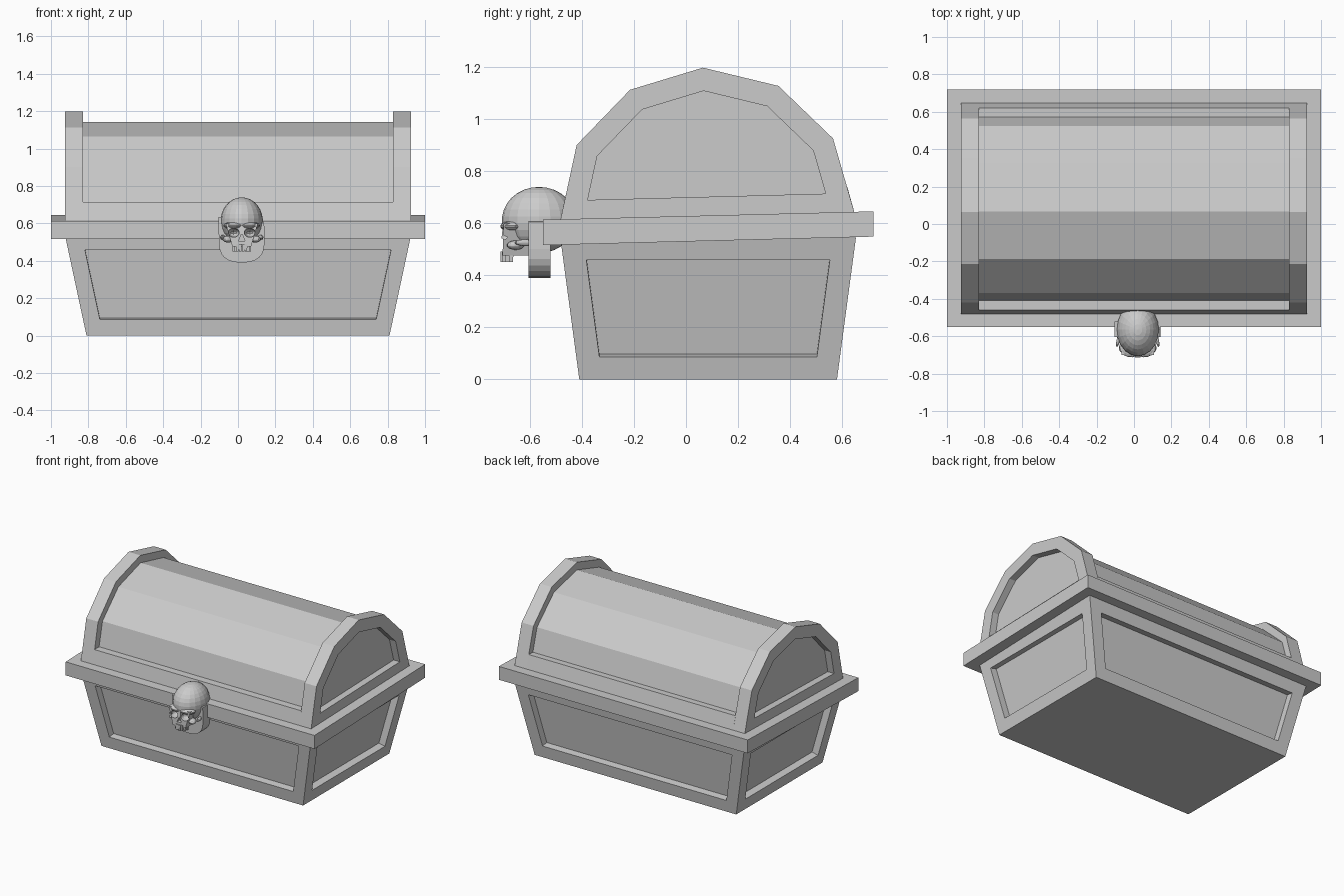
import bpy, bmesh, math
from mathutils import Matrix, Vector

cube = bpy.data.objects.get("Cube")
if cube:
    bpy.data.objects.remove(cube, do_unlink=True)

grey = bpy.data.materials.new("light grey")
grey.use_nodes = True
COLOUR = (0.6, 0.6, 0.6, 1)
grey.diffuse_color = COLOUR
grey.node_tree.nodes["Principled BSDF"].inputs["Base Color"].default_value = COLOUR


def finish(name, bm):
    bmesh.ops.recalc_face_normals(bm, faces=bm.faces[:])
    mesh = bpy.data.meshes.new(name)
    bm.to_mesh(mesh)
    bm.free()
    mesh.materials.append(grey)
    obj = bpy.data.objects.new(name, mesh)
    bpy.context.scene.collection.objects.link(obj)
    return obj


def recess(bm, faces, margin, depth=0.05):
    """Cut a straight-walled sunken panel into each face."""
    bmesh.ops.recalc_face_normals(bm, faces=bm.faces[:])
    bmesh.ops.inset_individual(bm, faces=faces, thickness=margin, use_even_offset=True)
    bmesh.ops.inset_individual(bm, faces=faces, thickness=0, depth=-depth)


def prism(name, pts, a, b, axis="x", panel=None):
    """Extrude a profile from a to b; optionally sink a panel in the b end."""
    bm = bmesh.new()

    def place(p, t):
        return (t, p[0], p[1]) if axis == "x" else (p[0], t, p[1])
    ends = [[bm.verts.new(place(p, t)) for p in pts] for t in (a, b)]
    bm.faces.new(ends[0])
    cap = bm.faces.new(ends[1])
    for i in range(len(pts)):
        j = (i + 1) % len(pts)
        bm.faces.new((ends[0][i], ends[0][j], ends[1][j], ends[1][i]))
    if panel:
        recess(bm, [cap], panel)
    return finish(name, bm)


def block(name, low, high, panel=None):
    """Tapered block; low and high are (x, y, z, half width, half depth)."""
    bm = bmesh.new()
    rings = []
    for x, y, z, w, d in (low, high):
        rings.append([bm.verts.new((x + sx * w, y + sy * d, z))
                      for sx, sy in ((-1, -1), (1, -1), (1, 1), (-1, 1))])
    sides = [bm.faces.new((rings[0][i], rings[0][(i + 1) % 4],
                           rings[1][(i + 1) % 4], rings[1][i])) for i in range(4)]
    bm.faces.new(rings[0])
    bm.faces.new(rings[1])
    if panel:
        recess(bm, sides, panel)
    return finish(name, bm)


def ball(name, loc, size, seg=16, tilt=0):
    bm = bmesh.new()
    matrix = (Matrix.Translation(loc) @ Matrix.Rotation(tilt, 4, "Z")
              @ Matrix.Diagonal((*size, 1)))
    bmesh.ops.create_uvsphere(bm, u_segments=seg, v_segments=seg * 3 // 4,
                              radius=1, matrix=matrix)
    return finish(name, bm)


def combine(target, other, operation):
    """Apply a boolean and remove the helper."""
    mod = target.modifiers.new("cut", "BOOLEAN")
    mod.operation, mod.solver, mod.object = operation, "EXACT", other
    bpy.context.view_layer.update()
    graph = bpy.context.evaluated_depsgraph_get()
    mesh = bpy.data.meshes.new_from_object(target.evaluated_get(graph))
    target.modifiers.clear()
    target.data = mesh
    bpy.data.objects.remove(other, do_unlink=True)


# Chest body with four sunken panels
block("chest_body", (0, 0.085, 0, 0.81, 0.495), (0, 0.085, 0.545, 0.927, 0.568), panel=0.088)

# Slightly tilted rim
prism("rim", [(-0.55, 0.515), (0.72, 0.548), (0.72, 0.645), (-0.55, 0.613)], -1, 1)

# Lid: two framed ends, the sunken barrel and the rail below it
arch = [(-0.485, 0.6), (-0.42, 0.9), (-0.215, 1.112), (0.065, 1.197),
        (0.355, 1.127), (0.565, 0.925), (0.65, 0.63)]
barrel = [(-0.43, 0.62), (-0.37, 0.885), (-0.187, 1.065), (0.067, 1.142),
          (0.33, 1.08), (0.524, 0.9), (0.6, 0.64)]
for side, sign in (("left", 1), ("right", -1)):
    prism(side + "_lid_end", arch, 0.83 * sign, 0.925 * sign, panel=0.086)
prism("lid_barrel", barrel, -0.835, 0.835)
prism("lid_rail", [(-0.485, 0.6), (-0.461, 0.713), (0.62, 0.738), (0.65, 0.63)], -0.832, 0.832)

# Lock plate with a rounded bottom
CX = 0.02
plate = [(-0.105, 0.635), (0.14, 0.605)]
for i in range(13):
    a = -math.pi * i / 12
    c, s = math.cos(a), math.sin(a)
    plate.append((CX + 0.122 * math.copysign(abs(c) ** 0.8, c), 0.5 - 0.11 * abs(s) ** 0.8))
prism("lock_plate", plate, -0.605, -0.52, axis="y")

# Skull: cranium, brow, upper jaw and cheekbones
skull = ball("skull", (CX, -0.565, 0.612), (0.113, 0.142, 0.127), 20)
combine(skull, block("face", (CX, -0.655, 0.475, 0.05, 0.05),
                     (CX, -0.645, 0.6, 0.086, 0.055)), "UNION")
for s in (-1, 1):
    combine(skull, ball("brow", (CX + s * 0.045, -0.672, 0.588), (0.055, 0.04, 0.02), 12, s * 0.3), "UNION")
    combine(skull, ball("cheek", (CX + s * 0.073, -0.655, 0.515), (0.026, 0.035, 0.018), 12, s * 0.5), "UNION")
    ball("cheek_arch", (CX + s * 0.1, -0.61, 0.525), (0.011, 0.05, 0.013), 12, s * 0.25)

# Eye sockets and nose opening
for s in (-1, 1):
    combine(skull, ball("eye_cutter", (CX + s * 0.043, -0.7, 0.55), (0.03, 0.055, 0.024), 12), "DIFFERENCE")
combine(skull, prism("nose_cutter", [(CX - 0.017, 0.505), (CX + 0.017, 0.505), (CX, 0.548)],
                     -0.78, -0.67, axis="y"), "DIFFERENCE")
block("nose_bridge", (CX, -0.697, 0.54, 0.011, 0.012), (CX, -0.69, 0.585, 0.013, 0.014))

# Upper teeth along the jaw arc
for i in range(8):
    a = math.radians(-70 + 20 * i)
    x, y = CX + 0.045 * math.sin(a), -0.655 - 0.05 * math.cos(a)
    block("tooth_%d" % (i + 1), (x, y, 0.45, 0.006, 0.008), (x, y, 0.49, 0.008, 0.009))
